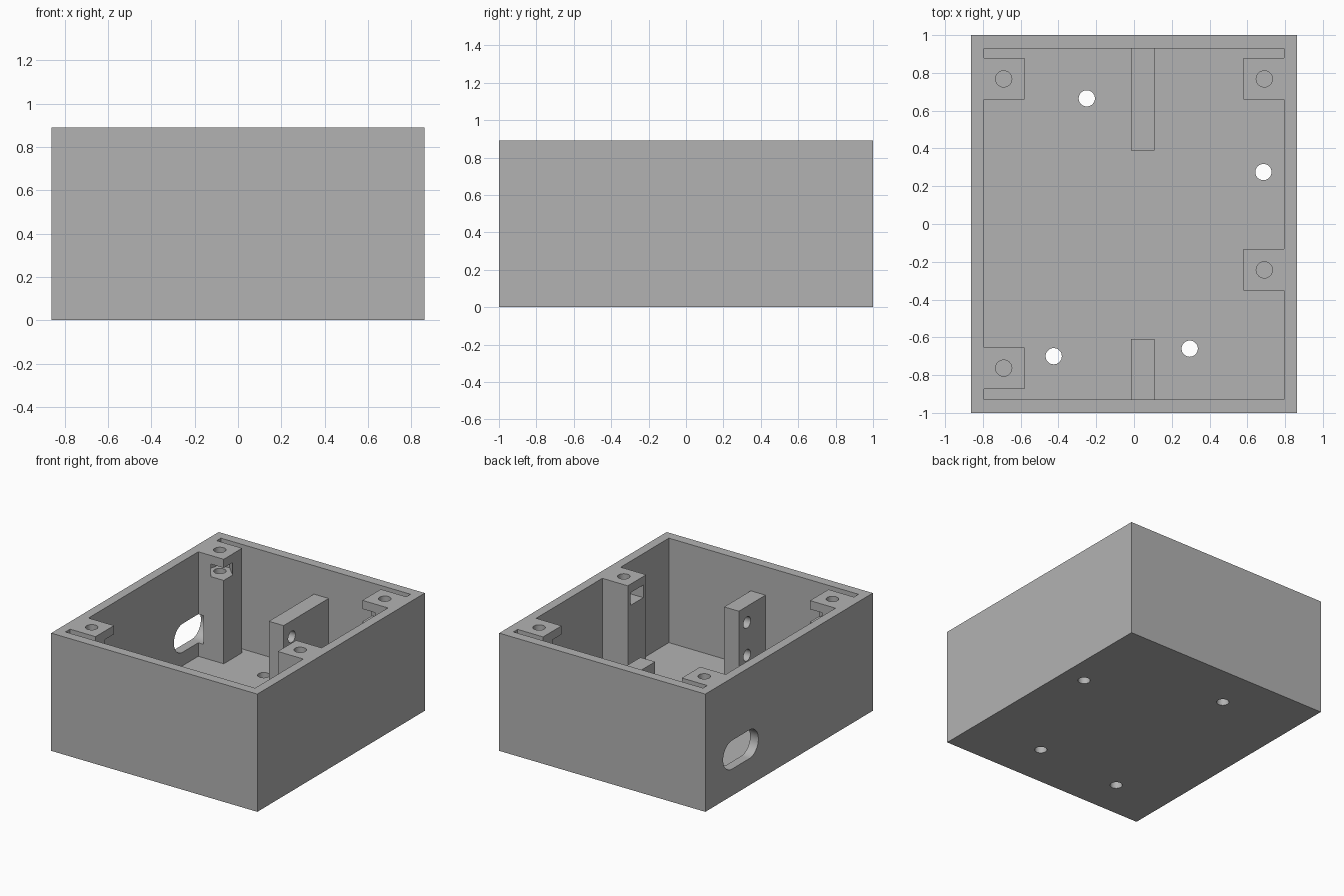
import bpy, bmesh
from math import pi, cos, sin, atan2
from mathutils import Vector

old = bpy.data.objects.get("Cube")
if old:
    bpy.data.objects.remove(old, do_unlink=True)

grey = bpy.data.materials.new("plain grey")
grey.use_nodes = True
grey.diffuse_color = (0.45, 0.45, 0.45, 1)
grey.node_tree.nodes["Principled BSDF"].inputs["Base Color"].default_value = grey.diffuse_color

HALF_X, HALF_Y, HEIGHT = 0.862, 1.0, 0.89
IN_X, IN_Y = 0.793, 0.928          # inner wall faces
FLOOR = 0.10
HOLE = 0.043                       # screw hole radius
POST = 0.11                        # half width of a screw post


def rect(x0, x1, y0, y1):
    return [(x0, y0), (x1, y0), (x1, y1), (x0, y1)]


def arc(cx, cy, r, start=0.0, sweep=2 * pi, n=32):
    count = n if sweep >= 2 * pi else n + 1
    return [(cx + r * cos(start + sweep * i / n), cy + r * sin(start + sweep * i / n))
            for i in range(count)]


def prism_object(name, prisms):
    """Object made of prisms: (outline, low, high, axis)."""
    bm = bmesh.new()
    for outline, low, high, axis in prisms:
        place = (lambda a, b, h: (h, a, b)) if axis == "x" else (lambda a, b, h: (a, b, h))
        face = bm.faces.new([bm.verts.new(place(a, b, low)) for a, b in outline])
        out = bmesh.ops.extrude_face_region(bm, geom=[face])
        moved = [v for v in out["geom"] if isinstance(v, bmesh.types.BMVert)]
        bmesh.ops.translate(bm, verts=moved, vec=Vector(place(0, 0, high - low)))
    bmesh.ops.recalc_face_normals(bm, faces=bm.faces)
    mesh = bpy.data.meshes.new(name)
    bm.to_mesh(mesh)
    bm.free()
    mesh.materials.append(grey)
    obj = bpy.data.objects.new(name, mesh)
    bpy.context.collection.objects.link(obj)
    return obj


def cut(obj, prisms):
    cutter = prism_object("cutter", prisms)
    cutter.hide_render = True
    mod = obj.modifiers.new("cut", "BOOLEAN")
    mod.operation, mod.solver, mod.object = "DIFFERENCE", "EXACT", cutter
    graph = bpy.context.evaluated_depsgraph_get()
    mesh = bpy.data.meshes.new_from_object(obj.evaluated_get(graph))
    obj.modifiers.clear()
    obj.data = mesh
    bpy.data.objects.remove(cutter, do_unlink=True)


def finish(obj):
    bpy.ops.object.select_all(action="DESELECT")
    obj.select_set(True)
    bpy.context.view_layer.objects.active = obj
    bpy.ops.object.shade_smooth_by_angle(angle=0.6)


# Screw posts: centre and the direction their nut slot opens
posts = [(-0.69, -0.763, 1, 1), (0.69, -0.243, -1, 0),
         (0.69, 0.768, -1, -1), (-0.69, 0.768, 1, -1)]


def post_notch(x, y):
    """Cavity outline stepping around one post, counter-clockwise."""
    s = 1 if x > 0 else -1
    wall, face = s * IN_X, x - s * POST
    return [(wall, y - s * POST), (face, y - s * POST),
            (face, y + s * POST), (wall, y + s * POST)]


# Case with cavity; the posts are left standing on the side walls
case = prism_object("case", [(rect(-HALF_X, HALF_X, -HALF_Y, HALF_Y), 0, HEIGHT, "z")])
right = [p for x, y, _, _ in posts[1:3] for p in post_notch(x, y)]
left = [p for x, y, _, _ in (posts[3], posts[0]) for p in post_notch(x, y)]
cavity = ([(-IN_X, -IN_Y), (IN_X, -IN_Y)] + right
          + [(IN_X, IN_Y), (-IN_X, IN_Y)] + left)
cut(case, [(cavity, FLOOR, 1.1, "z")])

# Floor mounting holes and the rounded cable opening in one side wall
mounts = [(-0.25, 0.665), (0.685, 0.275), (0.295, -0.66), (-0.425, -0.70)]
opening = arc(0.68, 0.31, 0.108, -pi / 2, pi) + arc(0.475, 0.31, 0.108, pi / 2, pi)
cut(case, [(arc(x, y, HOLE), -0.1, 0.2, "z") for x, y in mounts]
    + [(opening, -1.0, -0.75, "x")])

# Screw shafts down the posts
cut(case, [(arc(x, y, HOLE), 0.45, 1.0, "z") for x, y, _, _ in posts])


# Nut slots: half a hexagon running out through the post
def nut_slot(x, y, dx, dy, w=0.075, reach=0.2):
    r = w / cos(pi / 6)
    a = atan2(dy, dx)
    local = [(reach, -w), (reach, w), (-r / 2, w), (-r, 0), (-r / 2, -w)]
    return [(x + u * cos(a) - v * sin(a), y + u * sin(a) + v * cos(a)) for u, v in local]


cut(case, [(nut_slot(*p), 0.73, 0.825, "z") for p in posts])
finish(case)

# Upright ribs on the front and back walls, each with two cross holes
for name, y0, y1, hole_y in (("front_rib", -IN_Y - 0.02, -0.61, -0.707),
                             ("back_rib", 0.39, IN_Y + 0.02, 0.488)):
    rib = prism_object(name, [(rect(-0.015, 0.108, y0, y1), FLOOR - 0.02, 0.675, "z")])
    cut(rib, [(arc(hole_y, z, HOLE), -0.1, 0.2, "x") for z in (0.305, 0.553)])
    finish(rib)
